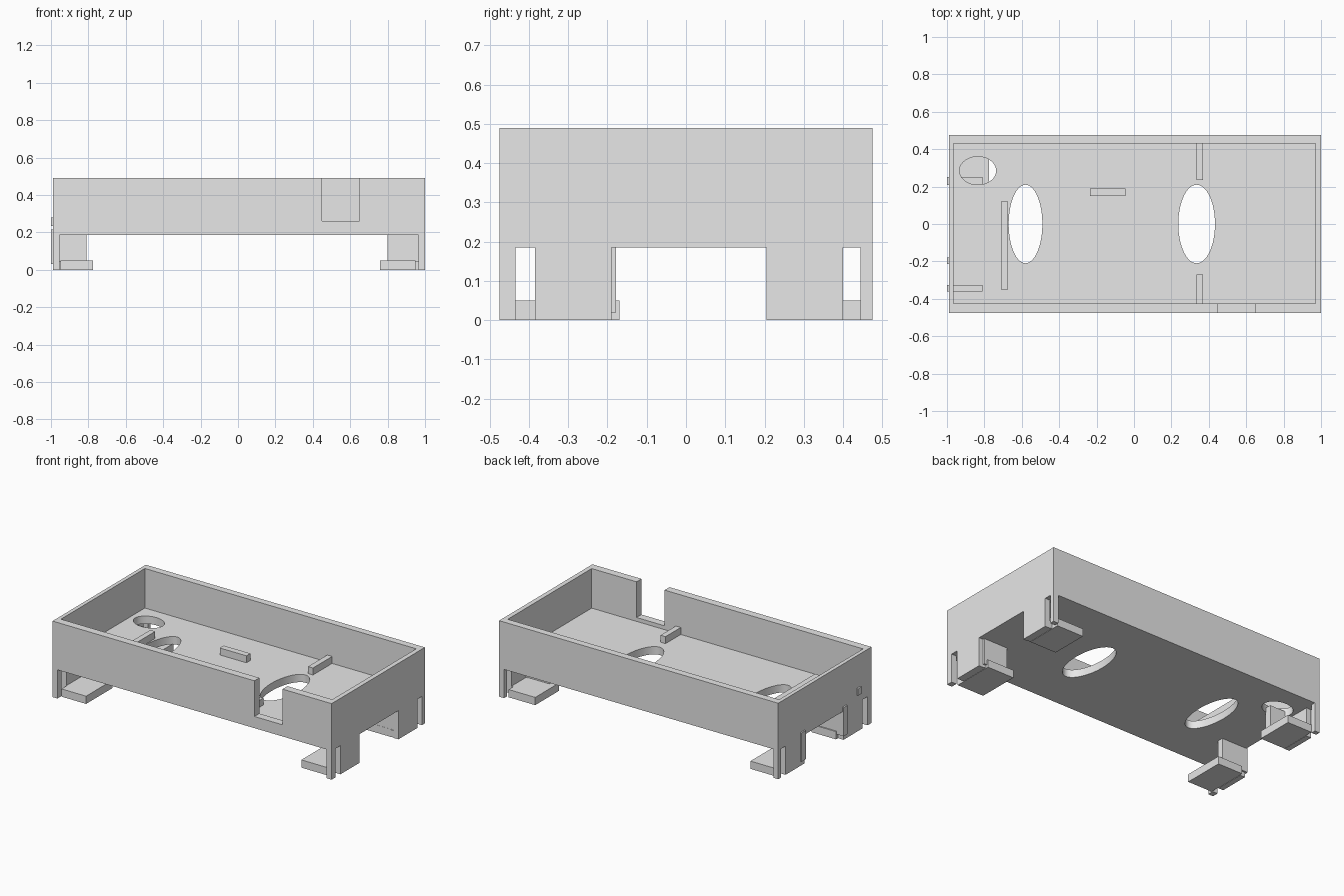
import bpy, math

cube = bpy.data.objects.get("Cube")
if cube:
    bpy.data.objects.remove(cube, do_unlink=True)

grey = bpy.data.materials.new("light_grey")
grey.use_nodes = True
grey.diffuse_color = (0.8, 0.8, 0.8, 1)
grey.node_tree.nodes["Principled BSDF"].inputs["Base Color"].default_value = (0.8, 0.8, 0.8, 1)

BASE, FLOOR, RIM = 0.185, 0.235, 0.49


def box(name, x, y, z):
    """Box spanning the given (min, max) ranges."""
    bpy.ops.mesh.primitive_cube_add(size=1)
    ob = bpy.context.object
    ob.name = name
    ob.location = [(a + b) / 2 for a, b in (x, y, z)]
    ob.scale = [b - a for a, b in (x, y, z)]
    bpy.ops.object.transform_apply(location=True, rotation=False, scale=True)
    ob.data.materials.append(grey)
    return ob


def hole(name, x, y, rx, ry):
    """Elliptical cutter through the floor."""
    bpy.ops.mesh.primitive_cylinder_add(vertices=64, radius=1, depth=0.2, location=(x, y, 0.21))
    ob = bpy.context.object
    ob.name = name
    ob.scale = (rx, ry, 1)
    bpy.ops.object.transform_apply(location=True, rotation=False, scale=True)
    ob.data.materials.append(grey)
    return ob


# Open tray with a notch in the front wall and three floor holes
tray = box("tray", (-0.99, 1), (-0.475, 0.475), (BASE, RIM))
cutters = [
    box("cavity_cutter", (-0.965, 0.97), (-0.425, 0.43), (FLOOR, 0.6)),
    box("notch_cutter", (0.45, 0.65), (-0.6, -0.4), (0.26, 0.6)),
    hole("left_hole_cutter", 0.335, 0, 0.098, 0.21),
    hole("right_hole_cutter", -0.58, 0, 0.09, 0.21),
    hole("round_hole_cutter", -0.835, 0.285, 0.098, 0.075),
]
bpy.ops.object.select_all(action='DESELECT')
tray.select_set(True)
bpy.context.view_layer.objects.active = tray
for c in cutters:
    mod = tray.modifiers.new(c.name, 'BOOLEAN')
    mod.operation = 'DIFFERENCE'
    mod.solver = 'EXACT'
    mod.object = c
    bpy.ops.object.modifier_apply(modifier=mod.name)
for c in cutters:
    bpy.data.objects.remove(c, do_unlink=True)
bpy.ops.object.shade_smooth_by_angle(angle=math.radians(30))

# Locating ribs on the floor
rib_z = (FLOOR - 0.01, 0.28)
box("back_rib", (0.335, 0.37), (0.235, 0.44), rib_z)
box("front_rib", (0.335, 0.37), (-0.44, -0.27), rib_z)
box("middle_rib", (-0.235, -0.045), (0.15, 0.19), rib_z)
box("long_rib", (-0.71, -0.675), (-0.35, 0.12), rib_z)
box("side_rib", (-1, -0.81), (-0.36, -0.325), (FLOOR, 0.28))

# Four legs: corner post, side panel, inner web and foot shelf
LEG_TOP = BASE + 0.002
sides = {
    "left": dict(wall=(0.965, 1), web=(0.8, 0.97), shelf=(0.76, 0.95), web_z=(0.02, 0.2)),
    "right": dict(wall=(-0.99, -0.955), web=(-1, -0.81), shelf=(-0.95, -0.775), web_z=(0.03, 0.215)),
}
ends = {
    "front": dict(post=(-0.475, -0.435), panel=(-0.385, -0.19), web=(-0.215, -0.178), shelf=(-0.44, -0.17)),
    "back": dict(post=(0.445, 0.475), panel=(0.205, 0.4), web=(0.208, 0.25), shelf=(0.207, 0.45)),
}
for side, s in sides.items():
    for end, e in ends.items():
        leg = f"{end}_{side}_"
        box(leg + "post", s["wall"], e["post"], (0, LEG_TOP))
        box(leg + "panel", s["wall"], e["panel"], (0, LEG_TOP))
        box(leg + "web", s["web"], e["web"], s["web_z"])
        box(leg + "foot", s["shelf"], e["shelf"], (0, 0.05))
        # Thin strip joining the foot to the side panel
        inner = sorted((s["shelf"][0] if side == "right" else s["shelf"][1],
                        s["wall"][1] if side == "right" else s["wall"][0]))
        box(leg + "foot_joint", (inner[0] - 0.005, inner[1] + 0.005), e["panel"], (0.002, 0.048))
